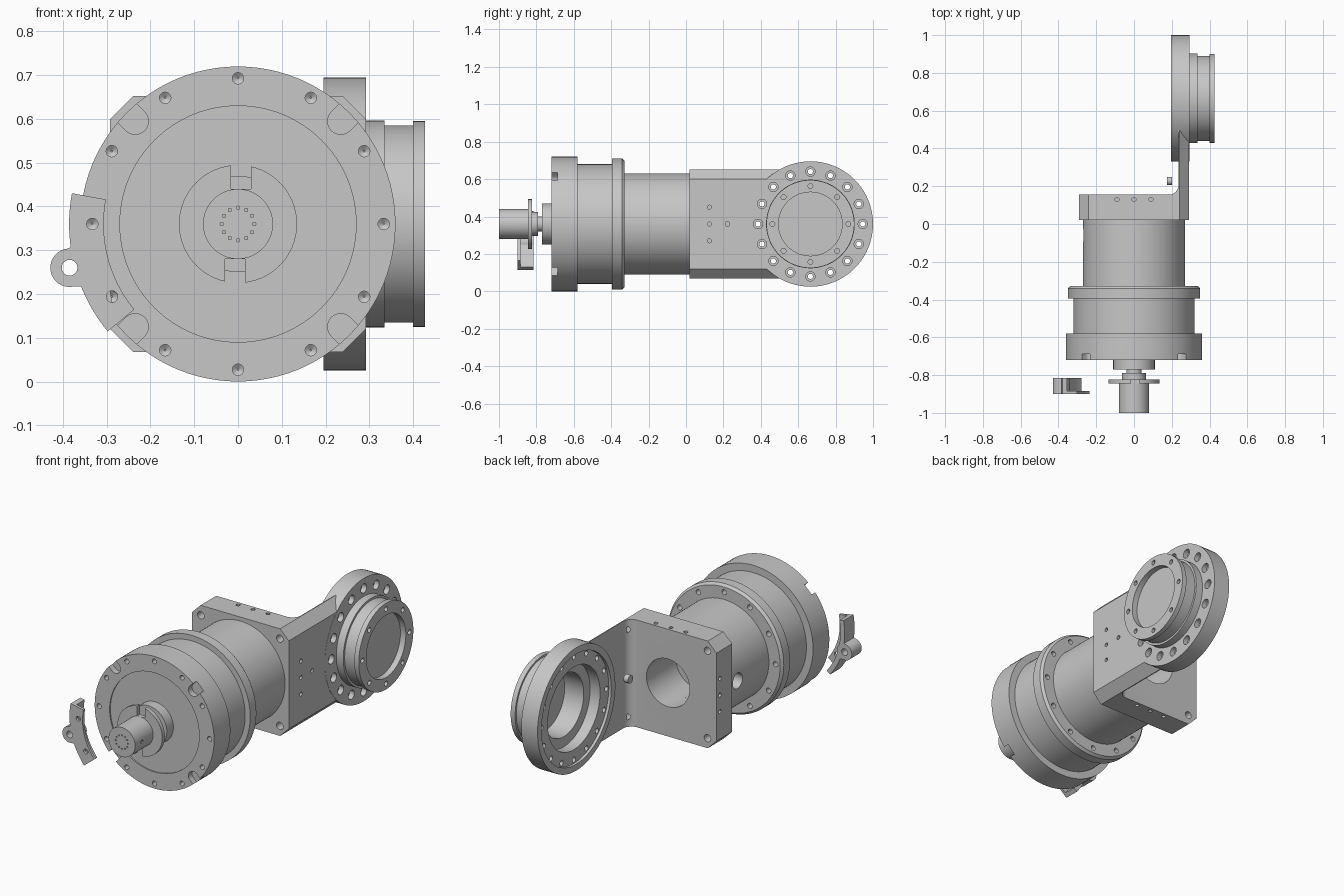
import bpy, bmesh
from math import cos, sin, pi, radians
from mathutils import Vector

if "Cube" in bpy.data.objects:
    bpy.data.objects.remove(bpy.data.objects["Cube"])

GREY = (0.57, 0.57, 0.57, 1)
metal = bpy.data.materials.new("machined grey")
metal.use_nodes = True
metal.diffuse_color = GREY
metal.node_tree.nodes["Principled BSDF"].inputs["Base Color"].default_value = GREY

MID = 0.36            # height of both rotation axes
JOINT_Y = 0.665       # y of the side joint axis
MAIN = (0, MID)
JOINT = (JOINT_Y, MID)


def place(axis, u, v, t):
    """Plane coordinates (u, v) and distance t along the axis, to x y z."""
    return Vector({"X": (t, u, v), "Y": (u, t, v), "Z": (u, v, t)}[axis])


def skin(bm, rings):
    """Join successive rings of points and cap both ends."""
    loops = [[bm.verts.new(p) for p in ring] for ring in rings]
    n = len(loops[0])
    for a, b in zip(loops, loops[1:]):
        for i in range(n):
            j = (i + 1) % n
            bm.faces.new((a[i], a[j], b[j], b[i]))
    bm.faces.new(loops[0])
    bm.faces.new(loops[-1])


def finish(name, bm):
    bmesh.ops.recalc_face_normals(bm, faces=bm.faces)
    mesh = bpy.data.meshes.new(name)
    bm.to_mesh(mesh)
    bm.free()
    mesh.materials.append(metal)
    obj = bpy.data.objects.new(name, mesh)
    bpy.context.collection.objects.link(obj)
    return obj


def turned(name, axis, centres, profile, sides=96):
    """Turn a (radius, distance) profile around each centre."""
    bm = bmesh.new()
    for cu, cv in centres:
        skin(bm, [[place(axis, cu + r * cos(2 * pi * i / sides),
                         cv + r * sin(2 * pi * i / sides), t)
                   for i in range(sides)] for r, t in profile])
    return finish(name, bm)


def prism(name, axis, outlines, a, b):
    bm = bmesh.new()
    for outline in outlines:
        skin(bm, [[place(axis, u, v, t) for u, v in outline] for t in (a, b)])
    return finish(name, bm)


def combine(obj, tool, operation="DIFFERENCE"):
    """Apply a boolean and discard the tool."""
    mod = obj.modifiers.new("cut", "BOOLEAN")
    mod.object, mod.operation, mod.solver = tool, operation, "EXACT"
    deps = bpy.context.evaluated_depsgraph_get()
    mesh = bpy.data.meshes.new_from_object(obj.evaluated_get(deps))
    obj.modifiers.clear()
    obj.data = mesh
    bpy.data.objects.remove(tool)


def drill(obj, axis, centres, r, a, b, sides=20):
    combine(obj, turned("drill", axis, centres, [(r, a), (r, b)], sides))


def circle(centre, r, count):
    return [(centre[0] + r * cos(2 * pi * i / count),
             centre[1] + r * sin(2 * pi * i / count)) for i in range(count)]


def arc(centre, r, start, end, steps=24):
    angles = [radians(start + (end - start) * i / steps) for i in range(steps + 1)]
    return [(centre[0] + r * cos(a), centre[1] + r * sin(a)) for a in angles]


# Front drum with pointed bolt holes and four open slots
drum = turned("front_drum", "Y", [MAIN],
              [(0.27, -0.713), (0.27, -0.72), (0.36, -0.72), (0.36, -0.58)])
combine(drum, turned("bolt_holes", "Y", circle(MAIN, 0.333, 12),
                     [(0.013, -0.74), (0.013, -0.69), (0.002, -0.682)], 20))
slots = []
for k in range(4):
    turn = 45 + 90 * k
    a = radians(turn)
    c = (0.332 * cos(a), MID + 0.332 * sin(a))
    out = (0.1 * cos(a), 0.1 * sin(a))
    u_end = arc(c, 0.03, turn + 90, turn + 270, 12)
    slots.append(u_end + [(p[0] + out[0], p[1] + out[1]) for p in (u_end[-1], u_end[0])])
combine(drum, prism("slots", "Y", slots, -0.75, -0.688))

# Main housing behind the drum
turned("housing", "Y", [MAIN], [(0.32, -0.58), (0.32, -0.39)])
flange = turned("rear_flange", "Y", [MAIN],
                [(0.35, -0.395), (0.35, -0.342), (0.338, -0.328)])
drill(flange, "Y", circle(MAIN, 0.31, 12), 0.014, -0.36, -0.32)
neck = turned("housing_neck", "Y", [MAIN],
              [(0.27, -0.33), (0.27, 0.02), (0.13, 0.02), (0.13, -0.1)])
drill(neck, "X", [(-0.06, MID)], 0.042, -0.32, -0.2, 32)

# Input shaft with cross hole and ring of tip holes, collars and slotted disc
turned("shaft_collars", "Y", [MAIN],
       [(0.11, -0.7), (0.11, -0.77), (0.04, -0.77), (0.04, -0.79),
        (0.063, -0.79), (0.063, -0.84)], 64)
shaft = turned("shaft", "Y", [MAIN], [(0.08, -1.0), (0.08, -0.835)], 64)
drill(shaft, "Y", circle(MAIN, 0.037, 12), 0.004, -1.02, -0.99, 8)
for a, b in ((-0.1, -0.073), (0.073, 0.1)):
    drill(shaft, "X", [(-0.94, MID)], 0.009, a, b, 12)
disc = turned("slotted_disc", "Y", [MAIN], [(0.135, -0.845), (0.135, -0.823)], 64)
notches = []
for s in (1, -1):
    notches.append([(s * u, MID + s * v) for u, v in
                    ((-0.016, 0.08), (0.03, 0.08), (0.03, 0.16), (-0.016, 0.16))])
combine(disc, prism("notches", "Y", notches, -0.87, -0.8))

# Angle bracket: chamfered block with an arm, hollowed by a filleted pocket
W, C = 0.292, 0.24
octagon = [(W, C), (C, W), (-C, W), (-W, C), (-W, -C), (-C, -W), (C, -W), (W, -C)]
bracket = prism("angle_bracket", "Y", [[(u, MID + v) for u, v in octagon]], 0.02, 0.66)
pocket = [(-0.5, 0.155)] + arc((0.185, 0.205), 0.05, -90, 0, 12) + [(0.235, 0.8), (-0.5, 0.8)]
combine(bracket, prism("pocket", "Z", [pocket], -0.2, 0.9))
drill(bracket, "X", [JOINT], 0.32, 0.1, 0.5, 96)
drill(bracket, "Y", [MAIN], 0.13, -0.05, 0.2, 64)
corners = [(sx * 0.238, MID + sz * 0.238) for sx in (1, -1) for sz in (1, -1)]
drill(bracket, "Y", corners, 0.02, 0.0, 0.18)
row = (-0.09, 0, 0.09)
for a, b in ((-0.31, -0.265), (0.265, 0.31)):
    drill(bracket, "X", [(0.125, MID + d) for d in row], 0.011, a, b, 12)
    drill(bracket, "Z", [(d, 0.13) for d in row], 0.011, MID + a, MID + b, 12)
drill(bracket, "X", [(0.222, MID)], 0.012, 0.27, 0.31, 12)
turned("loose_pin", "X", [(0.228, MID)], [(0.022, 0.175), (0.022, 0.202)], 24)

# Side joint: bolted disc and grooved hub, recessed on both faces
joint = turned("side_joint", "X", [JOINT],
               [(0.17, 0.385), (0.17, 0.27), (0.225, 0.27), (0.225, 0.21),
                (0.30, 0.21), (0.30, 0.195), (0.335, 0.195), (0.335, 0.293),
                (0.237, 0.293), (0.237, 0.335), (0.225, 0.335), (0.225, 0.4),
                (0.235, 0.4), (0.235, 0.427), (0.17, 0.427), (0.17, 0.395)])
combine(joint, turned("counterbores", "X", circle(JOINT, 0.28, 16),
                      [(0.014, 0.18), (0.014, 0.265), (0.025, 0.265), (0.025, 0.31)], 20))
drill(joint, "X", circle(JOINT, 0.203, 8), 0.013, 0.402, 0.44)


# Loose rim clip: front plate, outer lip and lever eye
def sector(r1, r2):
    return arc(MAIN, r1, 169.5, 219.5) + arc(MAIN, r2, 219.5, 169.5)


EYE = (-0.385, 0.26)
web = [(-0.392, 0.302), (-0.385, 0.217), (-0.352, 0.217), (-0.352, 0.26), (-0.376, 0.31)]
clip = prism("rim_clip", "Y", [sector(0.307, 0.386)], -0.9, -0.885)
combine(clip, prism("lip", "Y", [sector(0.36, 0.386)], -0.9, -0.815), "UNION")
combine(clip, prism("web", "Y", [web], -0.9, -0.815), "UNION")
combine(clip, turned("eye", "Y", [EYE], [(0.044, -0.9), (0.044, -0.815)], 32), "UNION")
drill(clip, "Y", [EYE], 0.018, -0.95, -0.75)
drill(clip, "Y", [(-0.333, MID), (-0.288, 0.194)], 0.013, -0.95, -0.865)

# Smooth the turned faces and keep edges sharp
parts = [o for o in bpy.context.collection.objects if o.type == "MESH"]
for obj in parts:
    obj.select_set(True)
bpy.context.view_layer.objects.active = parts[0]
bpy.ops.object.shade_smooth_by_angle(angle=radians(30))
